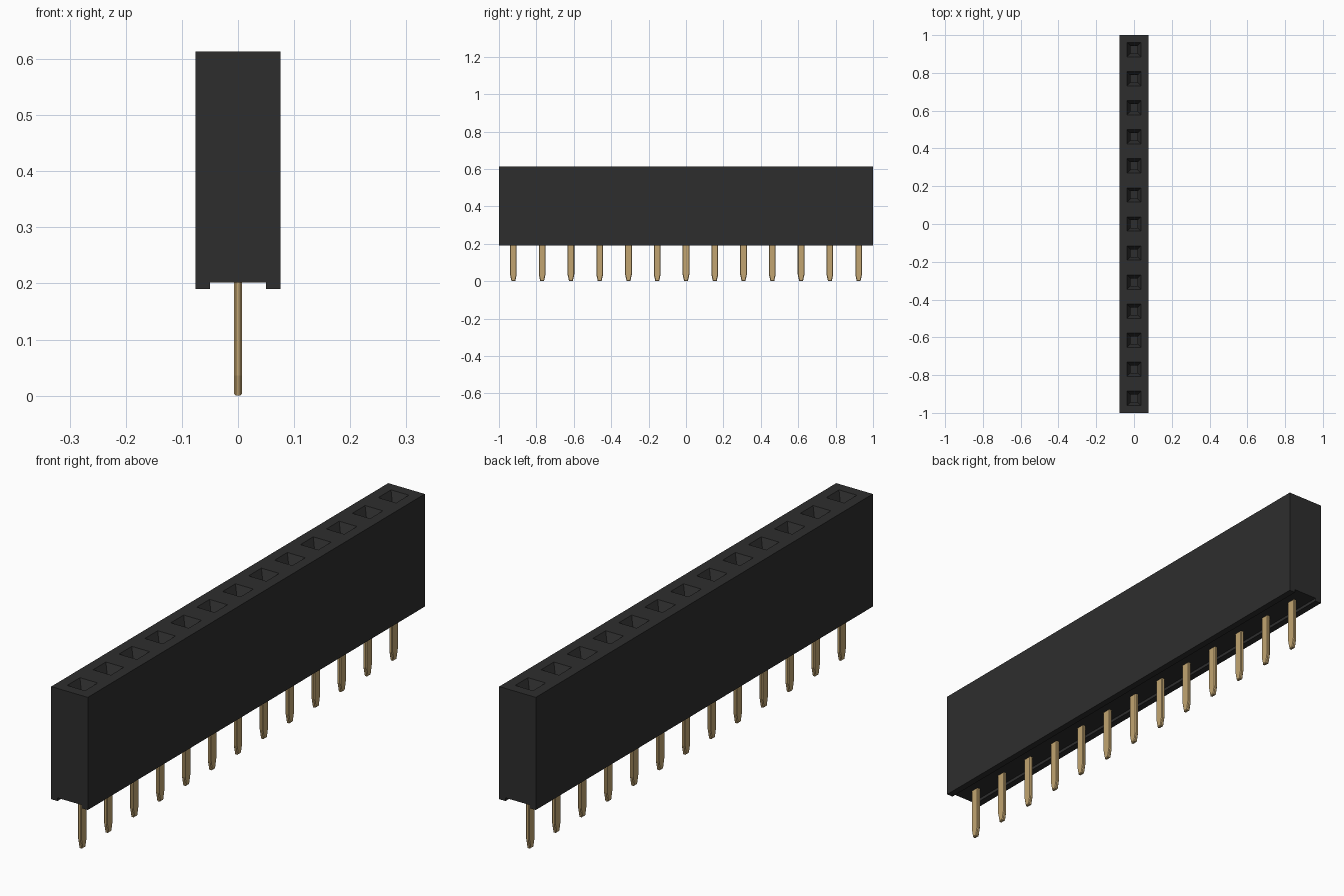
import bpy
import bmesh

cube = bpy.data.objects.get("Cube")
if cube:
    bpy.data.objects.remove(cube, do_unlink=True)

COUNT = 13
PITCH = 2.0 / COUNT


def material(name, rgb, roughness):
    m = bpy.data.materials.new(name)
    m.use_nodes = True
    m.diffuse_color = (*rgb, 1)
    bsdf = m.node_tree.nodes["Principled BSDF"]
    bsdf.inputs["Base Color"].default_value = (*rgb, 1)
    bsdf.inputs["Roughness"].default_value = roughness
    return m


def make_object(name, bm, mat):
    bmesh.ops.recalc_face_normals(bm, faces=bm.faces)
    mesh = bpy.data.meshes.new(name)
    bm.to_mesh(mesh)
    bm.free()
    mesh.materials.append(mat)
    obj = bpy.data.objects.new(name, mesh)
    bpy.context.collection.objects.link(obj)
    return obj


black = material("black plastic", (0.027, 0.027, 0.027), 0.6)
gold = material("pale gold", (0.54, 0.375, 0.165), 0.5)

# Housing: channelled cross-section swept along y, one segment per socket
W, TOP, BASE, CEIL, CH = 0.076, 0.613, 0.19, 0.202, 0.05
profile = [(-W, BASE), (-CH, BASE), (-CH, CEIL), (CH, CEIL),
           (CH, BASE), (W, BASE), (W, TOP), (-W, TOP)]
bm = bmesh.new()
rows = [[bm.verts.new((x, -1 + i * PITCH, z)) for x, z in profile]
        for i in range(COUNT + 1)]
n = len(profile)
for a, b in zip(rows, rows[1:]):
    for j in range(n):
        k = (j + 1) % n
        bm.faces.new((a[j], a[k], b[k], b[j]))
bm.faces.new(rows[0])
bm.faces.new(rows[-1])
bmesh.ops.recalc_face_normals(bm, faces=bm.faces)

# Sockets: square mouth, funnel, then a deep square hole
cells = [f for f in bm.faces if f.normal.z > 0.9]
for thickness, depth in ((0.039, 0.0), (0.018, -0.035), (0.0, -0.25)):
    bmesh.ops.inset_individual(bm, faces=cells, thickness=thickness,
                               depth=depth, use_even_offset=True)
make_object("housing", bm, black)

# Pins: flat blades with a tapered tip, sharing one mesh
bm = bmesh.new()
blade = [(-0.010, 0), (0.010, 0), (0.018, 0.036),
         (0.018, 0.23), (-0.018, 0.23), (-0.018, 0.036)]
face = bm.faces.new([bm.verts.new((-0.007, y, z)) for y, z in blade])
side = bmesh.ops.extrude_face_region(bm, geom=[face])
bmesh.ops.translate(bm, vec=(0.014, 0, 0),
                    verts=[v for v in side["geom"] if isinstance(v, bmesh.types.BMVert)])
bmesh.ops.recalc_face_normals(bm, faces=bm.faces)
# Chamfer the rims of the two broad faces
rims = [e for e in bm.edges if abs(e.verts[0].co.x - e.verts[1].co.x) < 1e-5]
bmesh.ops.bevel(bm, geom=rims, offset=0.003, segments=1, affect='EDGES')
pin = make_object("pin_01", bm, gold)
pin.location.y = -1 + PITCH / 2
for i in range(1, COUNT):
    copy = bpy.data.objects.new(f"pin_{i + 1:02d}", pin.data)
    copy.location.y = -1 + (i + 0.5) * PITCH
    bpy.context.collection.objects.link(copy)
